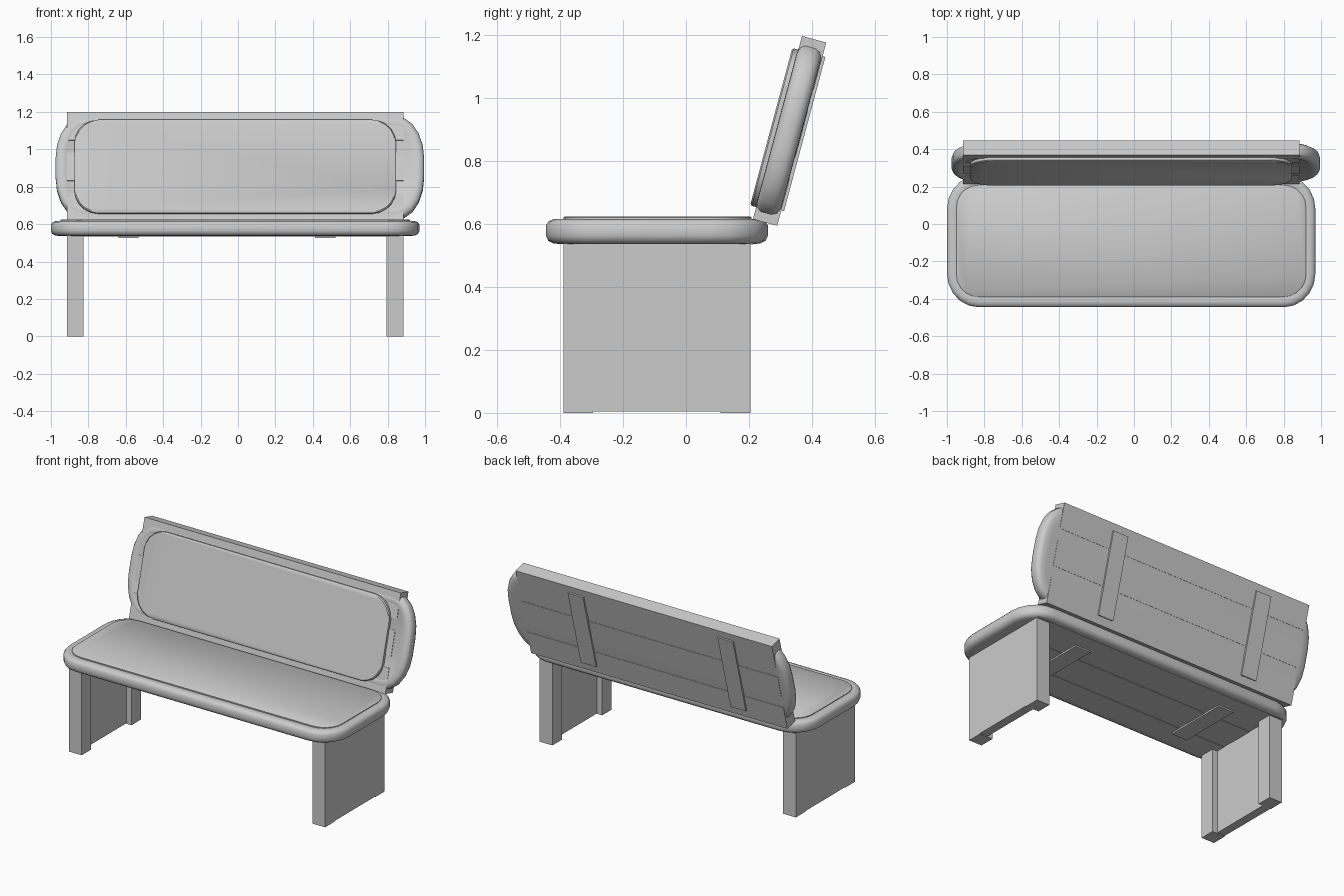
import bpy, bmesh
from math import radians, sin, cos, pi
from mathutils import Matrix, Vector

if "Cube" in bpy.data.objects:
    bpy.data.objects.remove(bpy.data.objects["Cube"])

CX = -0.015  # centre line of the frame
SEAT = Matrix.Translation((0, -0.39, 0.535))
BACK = Matrix.Translation((0, 0.29, 0.595)) @ Matrix.Rotation(radians(75), 4, 'X')


def finish(name, bm, frame, smooth=False):
    bmesh.ops.recalc_face_normals(bm, faces=bm.faces)
    me = bpy.data.meshes.new(name)
    bm.to_mesh(me)
    bm.free()
    me.transform(frame)
    ob = bpy.data.objects.new(name, me)
    bpy.context.collection.objects.link(ob)
    if smooth:
        bpy.ops.object.select_all(action='DESELECT')
        bpy.context.view_layer.objects.active = ob
        ob.select_set(True)
        bpy.ops.object.shade_smooth_by_angle(angle=radians(40))
    return ob


def boxes(name, spans, frame=Matrix()):
    """One object made of boxes, each given as (low corner, high corner)."""
    bm = bmesh.new()
    for lo, hi in spans:
        lo, hi = Vector(lo), Vector(hi)
        m = Matrix.Translation((lo + hi) / 2) @ Matrix.Diagonal((*(hi - lo), 1))
        bmesh.ops.create_cube(bm, size=1, matrix=m)
    return finish(name, bm, frame)


def slab(name, x, v, radius, profile, frame, seg=5):
    """Rounded rectangle swept through (inset, height) profile points."""
    bm = bmesh.new()
    rings = []
    for inset, w in profile:
        rx, ry = (max(r - inset, 0.02) for r in radius)
        x0, x1 = x[0] + inset + rx, x[1] - inset - rx
        y0, y1 = v[0] + inset + ry, v[1] - inset - ry
        ring = []
        for q, (cx, cy) in enumerate(((x1, y1), (x0, y1), (x0, y0), (x1, y0))):
            for i in range(seg + 1):
                a = (q + i / seg) * pi / 2
                ring.append(bm.verts.new((cx + rx * cos(a), cy + ry * sin(a), w)))
        rings.append(ring)
    n = len(rings[0])
    for a, b in zip(rings, rings[1:]):
        for i in range(n):
            bm.faces.new((a[i], a[(i + 1) % n], b[(i + 1) % n], b[i]))
    bm.faces.new(rings[0])
    bm.faces.new(rings[-1])
    return finish(name, bm, frame, True)


def planks(name, frame):
    boxes(name, [((CX - 0.9, v, 0), (CX + 0.9, v + 0.155, 0.08))
                 for v in (0, 0.224, 0.448)], frame)


def straps(name, v0, v1, frame):
    boxes(name, [((x - 0.054, v0, -0.009), (x + 0.054, v1, 0.02))
                 for x in (-0.585, 0.467)], frame)


# seat: planks, upholstered rim, raised pad, straps beneath
RIM = [(0.06, 0.002), (0.025, 0.003), (0.007, 0.012), (0, 0.028), (0, 0.062),
       (0.009, 0.075), (0.025, 0.081), (0.05, 0.082), (0.058, 0.077)]
planks("seat_planks", SEAT)
slab("seat_cushion", (-1.0, 0.97), (-0.055, 0.65), (0.17, 0.18), RIM, SEAT)
slab("seat_pad", (-0.95, 0.92), (0, 0.598), (0.12, 0.12),
     [(0, 0.07), (0, 0.086), (0.005, 0.09)], SEAT)
straps("seat_straps", 0.09, 0.5, SEAT)

# backrest: same build, leaning back 15 degrees
planks("back_planks", BACK)
slab("back_cushion", (-0.975, 0.995), (0.02, 0.585), (0.15, 0.23), RIM, BACK)
slab("back_pad", (-0.875, 0.845), (0.04, 0.558), (0.13, 0.13),
     [(0, 0.07), (0, 0.095), (0.006, 0.1)], BACK)
straps("back_straps", 0.05, 0.558, BACK)

# legs: front and back posts joined by a recessed panel flush with the outside
for side, name in ((-1, "left_leg"), (1, "right_leg")):
    def span(a, b, y0, y1, z0):
        xs = sorted((CX + side * a, CX + side * b))
        return (xs[0], y0, z0), (xs[1], y1, 0.538)
    boxes(name + "_posts", [span(0.81, 0.9, -0.39, -0.295, 0),
                            span(0.81, 0.9, 0.11, 0.205, 0)])
    boxes(name + "_panel", [span(0.845, 0.9, -0.295, 0.11, 0.004)])
